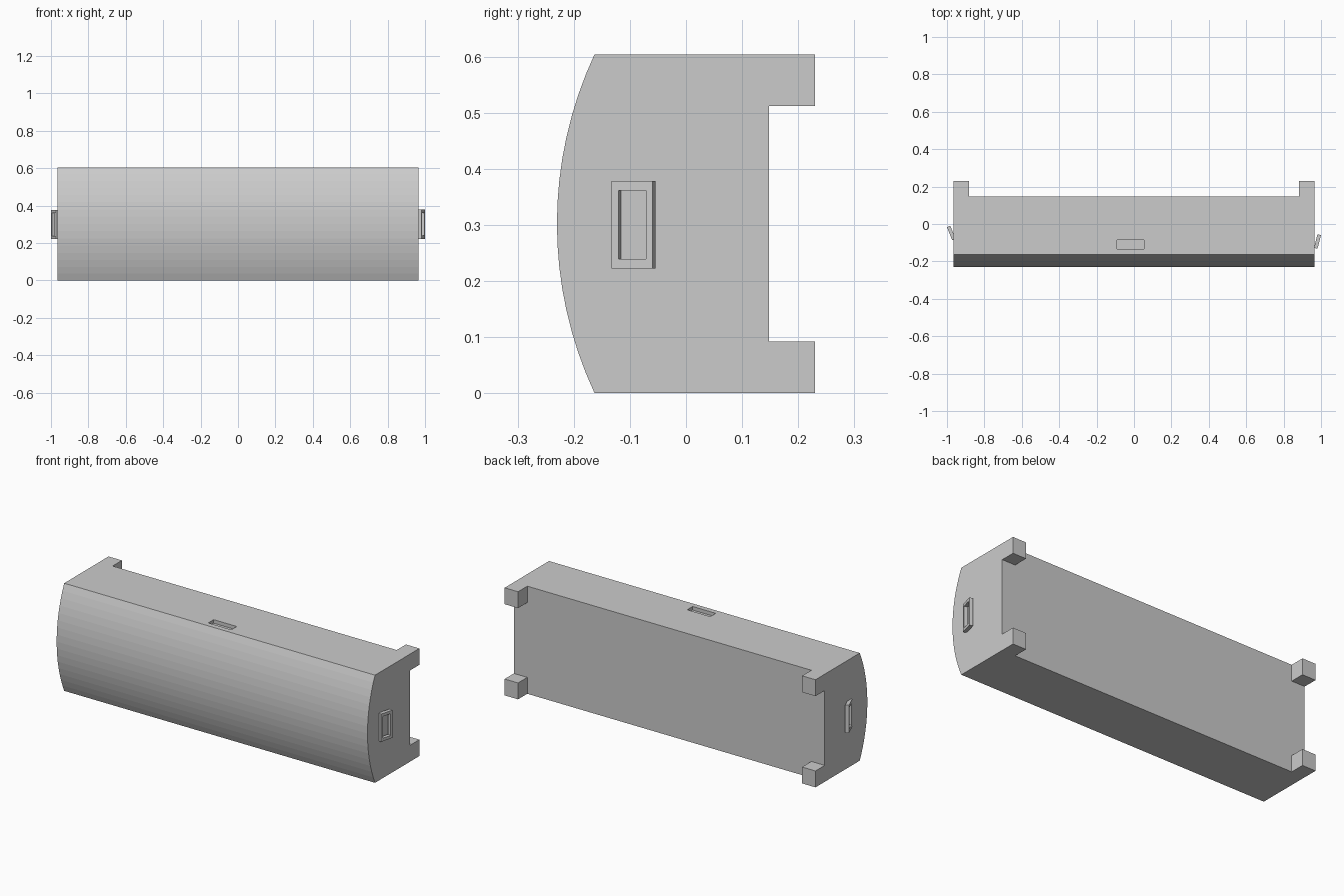
import bpy, bmesh, math
from mathutils import Matrix

if "Cube" in bpy.data.objects:
    bpy.data.objects.remove(bpy.data.objects["Cube"])

HALF, HEIGHT = 0.965, 0.604
FRONT_EDGE, FRONT_BULGE, BACK, FOOT_BACK = -0.163, -0.23, 0.148, 0.23


def finish(name, bm):
    bmesh.ops.recalc_face_normals(bm, faces=bm.faces)
    mesh = bpy.data.meshes.new(name)
    bm.to_mesh(mesh)
    bm.free()
    ob = bpy.data.objects.new(name, mesh)
    bpy.context.collection.objects.link(ob)
    return ob


def box(name, lo, hi):
    bm = bmesh.new()
    size = [b - a for a, b in zip(lo, hi)]
    mid = [(a + b) / 2 for a, b in zip(lo, hi)]
    bmesh.ops.create_cube(bm, size=1, matrix=Matrix.Translation(mid) @ Matrix.Diagonal((*size, 1)))
    return finish(name, bm)


def handle(name, centre, angle):
    # rectangular frame lying in local YZ, tilted about z
    t, w, h = 0.0195 / 2, 0.0755 / 2, 0.156 / 2
    iw, ih = 0.0506 / 2, 0.122 / 2
    bm = bmesh.new()
    loops = []
    for x, a, b in ((-t, w, h), (t, w, h), (t, iw, ih), (-t, iw, ih)):
        loops.append([bm.verts.new((x, sy * a, sz * b))
                      for sy, sz in ((-1, -1), (1, -1), (1, 1), (-1, 1))])
    for i in range(4):
        p, q = loops[i], loops[(i + 1) % 4]
        for k in range(4):
            n = (k + 1) % 4
            bm.faces.new((p[k], p[n], q[n], q[k]))
    ob = finish(name, bm)
    ob.location = centre
    ob.rotation_euler.z = angle
    return ob


# Body: side profile with a bowed front, extruded along x
half_h = HEIGHT / 2
sag = FRONT_EDGE - FRONT_BULGE
radius = (half_h ** 2 + sag ** 2) / (2 * sag)
span = math.asin(half_h / radius)
profile = [(BACK, HEIGHT), (BACK, 0)]
STEPS = 16
for i in range(STEPS + 1):
    a = -span + 2 * span * i / STEPS
    profile.append((FRONT_BULGE + radius * (1 - math.cos(a)), half_h + radius * math.sin(a)))
bm = bmesh.new()
face = bm.faces.new([bm.verts.new((-HALF, y, z)) for y, z in profile])
ext = bmesh.ops.extrude_face_region(bm, geom=[face])
bmesh.ops.translate(bm, vec=(2 * HALF, 0, 0),
                    verts=[v for v in ext["geom"] if isinstance(v, bmesh.types.BMVert)])
body = finish("body", bm)

# Shallow slot in the top
cutter = box("slot_cutter", (-0.091, -0.134, HEIGHT - 0.02), (0.053, -0.086, HEIGHT + 0.05))
cutter.hide_render = True
cutter.hide_viewport = True
cut = body.modifiers.new("top_slot", 'BOOLEAN')
cut.operation = 'DIFFERENCE'
cut.solver = 'EXACT'
cut.object = cutter

# Four corner feet on the back
for side, sx in (("left", -1), ("right", 1)):
    x0, x1 = sorted((sx * 0.882, sx * HALF))
    for level, z0, z1 in (("lower", 0, 0.092), ("upper", 0.512, HEIGHT)):
        box(f"{level}_{side}_foot", (x0, BACK, z0), (x1, FOOT_BACK, z1))

# Tilted end handles
handle("right_handle", (0.981, -0.0935, 0.30), math.radians(-14.5))
handle("left_handle", (-0.977, -0.048, 0.298), math.radians(22))
